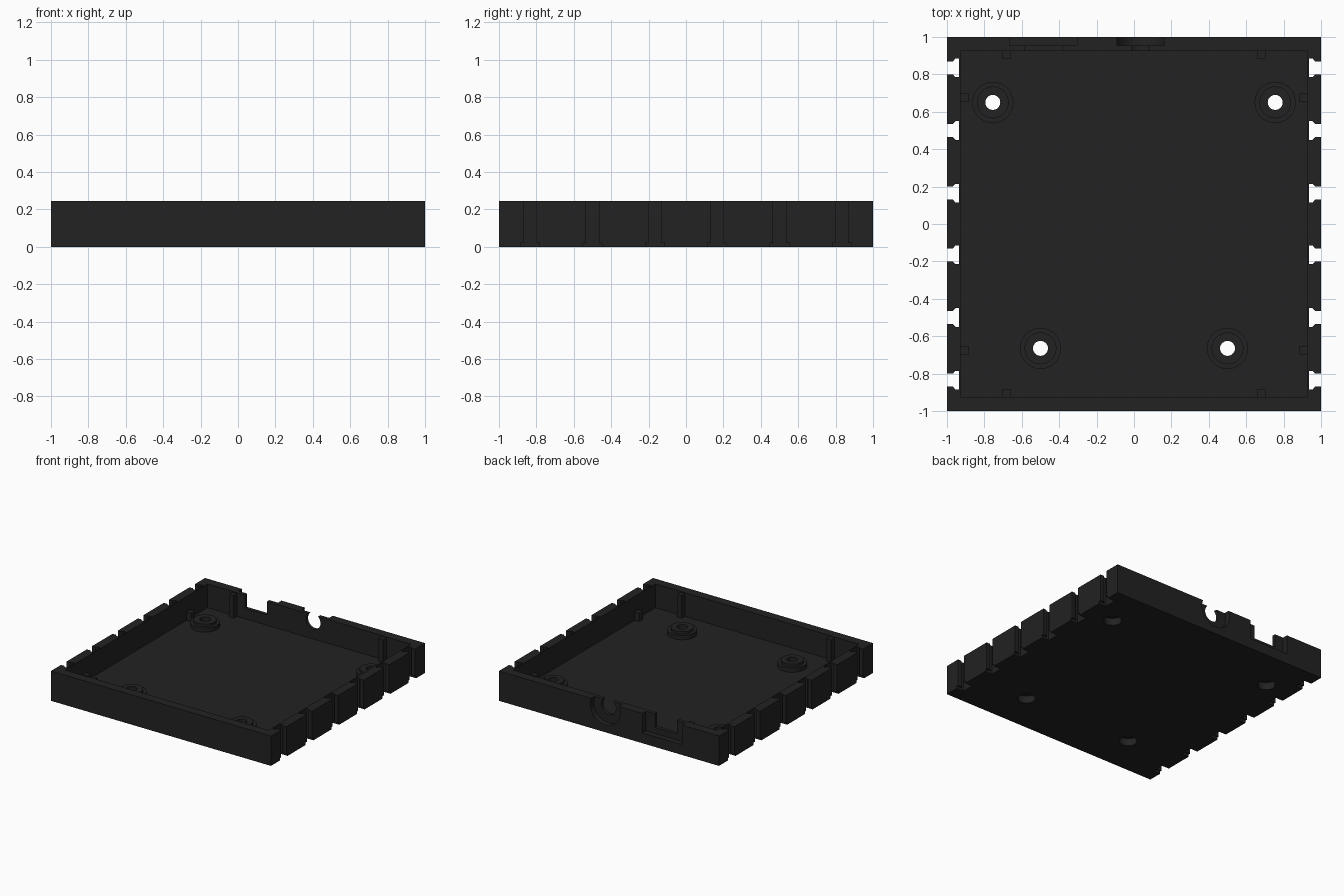
import bpy, bmesh, math
from mathutils import Matrix

cube = bpy.data.objects.get("Cube")
if cube:
    bpy.data.objects.remove(cube, do_unlink=True)

mat = bpy.data.materials.new("matte black plastic")
mat.use_nodes = True
COLOUR = (0.016, 0.016, 0.016, 1)
mat.diffuse_color = COLOUR
mat.node_tree.nodes["Principled BSDF"].inputs["Base Color"].default_value = COLOUR

HEIGHT, FLOOR, INNER = 0.245, 0.05, 0.925


def finish(bm, name):
    bmesh.ops.recalc_face_normals(bm, faces=bm.faces)
    mesh = bpy.data.meshes.new(name)
    bm.to_mesh(mesh)
    bm.free()
    mesh.materials.append(mat)
    ob = bpy.data.objects.new(name, mesh)
    bpy.context.collection.objects.link(ob)
    return ob


def box(name, x0, x1, y0, y1, z0, z1):
    bm = bmesh.new()
    size = Matrix.Diagonal((x1 - x0, y1 - y0, z1 - z0, 1))
    centre = Matrix.Translation(((x0 + x1) / 2, (y0 + y1) / 2, (z0 + z1) / 2))
    bmesh.ops.create_cube(bm, size=1, matrix=centre @ size)
    return finish(bm, name)


def prism(name, outline, z0, z1):
    bm = bmesh.new()
    face = bm.faces.new([bm.verts.new((x, y, z0)) for x, y in outline])
    new = bmesh.ops.extrude_face_region(bm, geom=[face])["geom"]
    bmesh.ops.translate(bm, vec=(0, 0, z1 - z0),
                        verts=[v for v in new if isinstance(v, bmesh.types.BMVert)])
    return finish(bm, name)


def cylinder(name, radius, length, centre, turn=0):
    bm = bmesh.new()
    bmesh.ops.create_cone(bm, cap_ends=True, segments=48, radius1=radius, radius2=radius,
                          depth=length,
                          matrix=Matrix.Translation(centre) @ Matrix.Rotation(turn, 4, "X"))
    return finish(bm, name)


def cut(target, cutter):
    mod = target.modifiers.new("cut", "BOOLEAN")
    mod.operation, mod.solver, mod.object = "DIFFERENCE", "EXACT", cutter
    graph = bpy.context.evaluated_depsgraph_get()
    result = bpy.data.meshes.new_from_object(target.evaluated_get(graph))
    target.modifiers.clear()
    target.data = result
    bpy.data.objects.remove(cutter, do_unlink=True)


# Open tray
tray = box("tray", -1, 1, -1, 1, 0, HEIGHT)
cut(tray, box("cavity", -INNER, INNER, -INNER, INNER, FLOOR, 0.4))

# Undercut slots down both sides, flared at the foot
for side in (-1, 1):
    for y in (-0.835, -0.5, -0.165, 0.165, 0.5, 0.835):
        half = [(1.1, 0.035), (0.968, 0.035), (0.955, 0.05), (0.935, 0.05)]
        outline = half + [(x, -w) for x, w in reversed(half)]
        cut(tray, prism("slot", [(side * x, y + w) for x, w in outline], -0.1, 0.4))
        xs = sorted((side * 0.9351, side * 1.1))
        cut(tray, box("slot_foot", *xs, y - 0.0505, y + 0.0505, -0.1, 0.02))

# Rear socket openings: wide outer recess, narrower way through
cut(tray, box("port_recess", -0.665, -0.305, 0.955, 1.1, 0.085, 0.4))
cut(tray, box("port_opening", -0.585, -0.385, 0.9, 0.98, 0.135, 0.4))
ROUND = (0.035, 0.195)
for radius, y0, y1 in ((0.135, 0.955, 1.1), (0.067, 0.9, 0.98)):
    cut(tray, cylinder("round_opening", radius, y1 - y0,
                       (ROUND[0], (y0 + y1) / 2, ROUND[1]), math.pi / 2))

# Screw standoffs, stepped and counterbored from below
RING = [(0.04, 0.06), (0.04, 0.105), (0.085, 0.105), (0.085, 0.085),
        (0.11, 0.085), (0.11, 0.045), (0.068, 0.045), (0.068, 0.06)]
for i, (x, y) in enumerate(((-0.755, 0.65), (0.755, 0.65), (-0.5, -0.665), (0.5, -0.665))):
    cut(tray, cylinder("screw_bore", 0.068, 0.3, (x, y, 0)))
    bm = bmesh.new()
    verts = [bm.verts.new((r, 0, z)) for r, z in RING]
    edges = [bm.edges.new((verts[k - 1], verts[k])) for k in range(len(verts))]
    bmesh.ops.spin(bm, geom=verts + edges, cent=(0, 0, 0), axis=(0, 0, 1),
                   angle=math.tau, steps=48)
    bmesh.ops.remove_doubles(bm, verts=bm.verts, dist=0.0005)
    standoff = finish(bm, f"standoff_{i + 1}")
    standoff.location = (x, y, 0)

# Locating posts against the walls: tall front and rear, short at the sides
P = 0.022
for sx in (-1, 1):
    for sy in (-1, 1):
        end, side = ("rear" if sy > 0 else "front"), ("left" if sx > 0 else "right")
        x, y = sx * 0.68, sy * 0.905
        box(f"{end}_post_{side}", x - P, x + P, y - P, y + P, FLOOR - 0.01, 0.235)
        x, y = sx * 0.903, sy * 0.675
        box(f"{side}_post_{end}", x - P, x + P, y - P, y + P, FLOOR - 0.01, 0.12)

# Smooth round walls, crisp edges
bpy.ops.object.select_all(action="DESELECT")
for ob in bpy.context.collection.objects:
    if ob.type == "MESH" and ob.name.startswith(("tray", "standoff")):
        ob.select_set(True)
        bpy.context.view_layer.objects.active = ob
bpy.ops.object.shade_smooth_by_angle(angle=math.radians(30))
